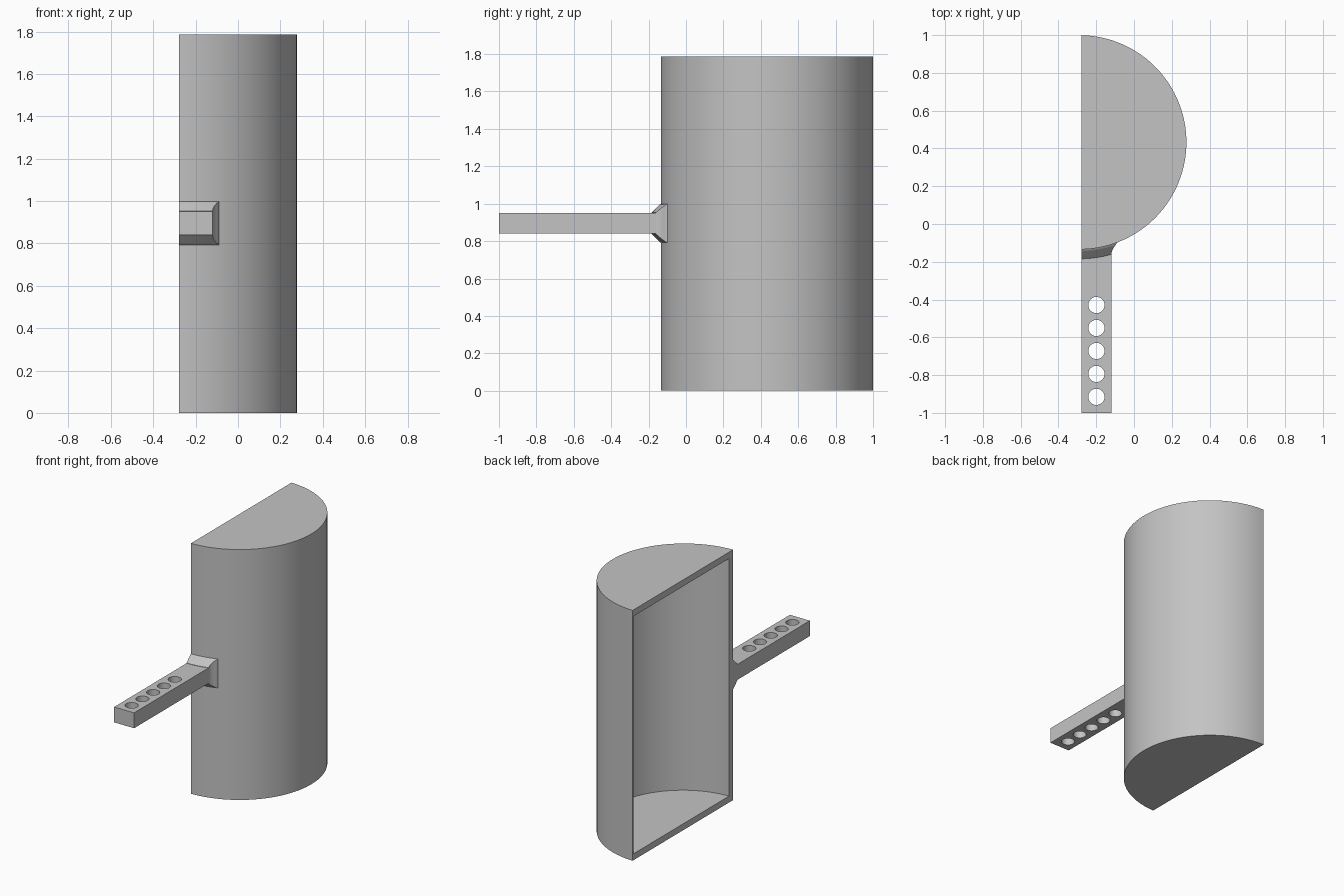
import bpy, bmesh, math

if "Cube" in bpy.data.objects:
    bpy.data.objects.remove(bpy.data.objects["Cube"], do_unlink=True)

FLAT_X = -0.2775            # plane of the open side
CX, CY, R = -0.2895, 0.4325, 0.567
HEIGHT, WALL = 1.787, 0.046

grey = bpy.data.materials.new("plain grey")
grey.use_nodes = True
colour = (0.55, 0.55, 0.55, 1)
grey.diffuse_color = colour
grey.node_tree.nodes["Principled BSDF"].inputs["Base Color"].default_value = colour


def make_object(name, bm):
    bmesh.ops.recalc_face_normals(bm, faces=bm.faces)
    mesh = bpy.data.meshes.new(name)
    bm.to_mesh(mesh)
    bm.free()
    obj = bpy.data.objects.new(name, mesh)
    bpy.context.collection.objects.link(obj)
    mesh.materials.append(grey)
    return obj


def activate(obj):
    bpy.ops.object.select_all(action='DESELECT')
    obj.select_set(True)
    bpy.context.view_layer.objects.active = obj


def prism(name, outline, z0, z1):
    bm = bmesh.new()
    face = bm.faces.new([bm.verts.new((x, y, z0)) for x, y in outline])
    top = bmesh.ops.extrude_face_region(bm, geom=[face])["geom"]
    verts = [g for g in top if isinstance(g, bmesh.types.BMVert)]
    bmesh.ops.translate(bm, verts=verts, vec=(0, 0, z1 - z0))
    return make_object(name, bm)


def half_round(cx, cy, r, flat_x, steps=64):
    """D-shaped outline, cut straight at flat_x."""
    a = math.acos((flat_x - cx) / r)
    return [(cx + r * math.cos(t), cy + r * math.sin(t))
            for t in (-a + 2 * a * i / steps for i in range(steps + 1))]


def cut(obj, cutter):
    cutter.hide_render = True
    mod = obj.modifiers.new("cut", 'BOOLEAN')
    mod.operation = 'DIFFERENCE'
    mod.solver = 'EXACT'
    mod.object = cutter
    activate(obj)
    bpy.ops.object.modifier_apply(modifier=mod.name)
    bpy.data.objects.remove(cutter, do_unlink=True)


def smooth(obj, degrees=25):
    activate(obj)
    bpy.ops.object.shade_smooth_by_angle(angle=math.radians(degrees))


# Hollow half cylinder, open on the flat side
shell = prism("half_cylinder_shell", half_round(CX, CY, R, FLAT_X), 0, HEIGHT)
inner = half_round(CX, 0.449, 0.538, FLAT_X)
inner += [(-0.4, inner[-1][1]), (-0.4, inner[0][1])]
cut(shell, prism("cavity_cutter", inner, WALL, HEIGHT - WALL))
smooth(shell)

# Straight arm with a row of round holes
ARM_X, ARM_Z0, ARM_Z1 = -0.12, 0.84, 0.95
arm = prism("arm", [(FLAT_X, -1), (ARM_X, -1), (ARM_X, -0.11), (FLAT_X, -0.11)],
            ARM_Z0, ARM_Z1)
for i in range(5):
    y = -0.915 + i * 0.1215
    ring = [(-0.199 + 0.043 * math.cos(t), y + 0.043 * math.sin(t))
            for t in (math.tau * k / 32 for k in range(32))]
    cut(arm, prism("hole_cutter", ring, 0.7, 1.1))
smooth(arm)

# Flared root that follows the curve of the shell
FLARE, COLS, ROWS = 0.05, 8, 8
bm = bmesh.new()
rings = []
for row in range(ROWS + 1):
    s = row / ROWS
    d = FLARE * s if row else -0.008
    grow = FLARE * (1 - s) + 0.002
    x_end = ARM_X + 0.035 * (1 - s) ** 2
    arc = []
    for c in range(COLS + 1):
        x = FLAT_X + (x_end - FLAT_X) * c / COLS
        arc.append((x, CY - math.sqrt((R + d) ** 2 - (x - CX) ** 2)))
    rings.append([bm.verts.new((x, y, ARM_Z0 - grow)) for x, y in arc]
                 + [bm.verts.new((x, y, ARM_Z1 + grow)) for x, y in reversed(arc)])
for a, b in zip(rings, rings[1:]):
    for k in range(len(a)):
        n = (k + 1) % len(a)
        bm.faces.new((a[k], a[n], b[n], b[k]))
for ring in (rings[0], rings[-1]):
    for c in range(COLS):
        bm.faces.new((ring[c], ring[c + 1], ring[-2 - c], ring[-1 - c]))
smooth(make_object("arm_root_flare", bm))
